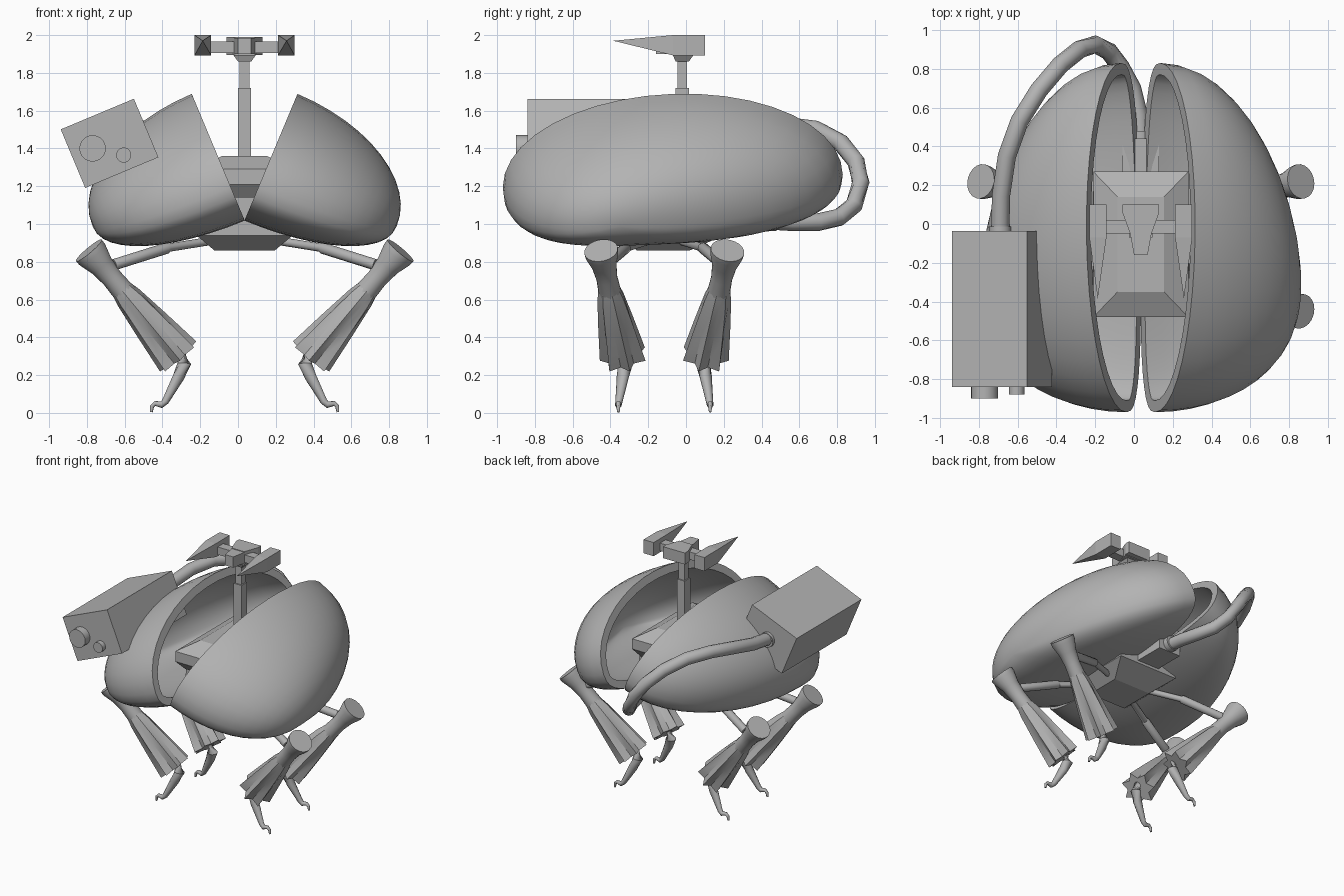
import bpy, bmesh
from math import sin, cos, pi, radians
from mathutils import Vector, Matrix

if "Cube" in bpy.data.objects:
    bpy.data.objects.remove(bpy.data.objects["Cube"])

CX = 0.035      # centre plane of the body and legs
LEG_Y = -0.115  # middle between front and rear legs

grey = bpy.data.materials.new("plain_grey")
grey.use_nodes = True
grey.diffuse_color = (0.45, 0.45, 0.45, 1)
grey.node_tree.nodes["Principled BSDF"].inputs["Base Color"].default_value = grey.diffuse_color


def finish(name, bm, smooth=None):
    bmesh.ops.recalc_face_normals(bm, faces=bm.faces)
    mesh = bpy.data.meshes.new(name)
    bm.to_mesh(mesh)
    bm.free()
    mesh.materials.append(grey)
    ob = bpy.data.objects.new(name, mesh)
    bpy.context.collection.objects.link(ob)
    if smooth:
        bpy.ops.object.select_all(action='DESELECT')
        ob.select_set(True)
        bpy.context.view_layer.objects.active = ob
        bpy.ops.object.shade_smooth_by_angle(angle=radians(smooth))
    return ob


def convex(name, points):
    """Convex solid around the given points."""
    bm = bmesh.new()
    verts = [bm.verts.new(p) for p in points]
    bmesh.ops.convex_hull(bm, input=verts)
    bmesh.ops.dissolve_limit(bm, angle_limit=0.02, verts=bm.verts, edges=bm.edges)
    return finish(name, bm)


def mirrored(points):
    """Points (half width, y, z) on both sides of the centre plane."""
    return [(CX + s * x, y, z) for x, y, z in points for s in (-1, 1)]


def levels(rows):
    """Symmetric rectangle corners from rows (half width, y0, y1, z)."""
    return mirrored([(w, y, z) for w, y0, y1, z in rows for y in (y0, y1)])


def loft(name, path, radii, n=16, pleat=None, smooth=40):
    """Round tube along a path; pleat gives the star depth per ring."""
    path = [Vector(p) for p in path]
    bm = bmesh.new()
    rings = []
    for i, p in enumerate(path):
        a, b = path[max(i - 1, 0)], path[min(i + 1, len(path) - 1)]
        q = (b - a).to_track_quat('Z', 'X')
        ring = []
        for k in range(n):
            r = radii[i]
            if pleat and k % 2:
                r *= 1 - pleat[i]
            t = 2 * pi * k / n
            ring.append(bm.verts.new(p + q @ Vector((r * cos(t), r * sin(t), 0))))
        rings.append(ring)
    for r0, r1 in zip(rings, rings[1:]):
        for k in range(n):
            bm.faces.new((r0[k], r0[(k + 1) % n], r1[(k + 1) % n], r1[k]))
    bm.faces.new(rings[0])
    bm.faces.new(rings[-1])
    return finish(name, bm, smooth)


# Two hollow half shells, hinged open at the bottom
TILT = radians(22.7)


def rim_point(t):
    """Rim outline: round above, squarer below, tilted up to the rear."""
    e = 1.0 if sin(t) > 0 else 0.72
    c, s = abs(cos(t)) ** e, abs(sin(t)) ** e
    c = c if cos(t) > 0 else -c
    return -0.07 + 0.9 * c, 0.225 + 0.035 * c + (0.5 * s if sin(t) > 0 else -0.22 * s)


def shell(name, side, around=40, deep=12):
    bm = bmesh.new()
    pole_y, pole_s, depth = -0.35, 0.28, 0.755

    def place(y, s, d):
        return bm.verts.new((CX + side * (d * cos(TILT) + s * sin(TILT)), y,
                             1.02 + s * cos(TILT) - d * sin(TILT)))
    rings = []
    for j in range(deep):
        p = pi / 2 * j / deep
        ring = []
        for k in range(around):
            t = 2 * pi * k / around
            y, s = rim_point(t)
            f = cos(p) ** (0.98 + 0.16 * cos(t))
            ring.append(place(pole_y + (y - pole_y) * f, pole_s + (s - pole_s) * f,
                              depth * sin(p)))
        rings.append(ring)
    tip = place(pole_y, pole_s, depth)
    for r0, r1 in zip(rings, rings[1:]):
        for k in range(around):
            bm.faces.new((r0[k], r0[(k + 1) % around], r1[(k + 1) % around], r1[k]))
    for k in range(around):
        bm.faces.new((rings[-1][k], rings[-1][(k + 1) % around], tip))
    bmesh.ops.recalc_face_normals(bm, faces=bm.faces)
    # Make the normals point outwards so the wall grows inwards
    face = max(bm.faces, key=lambda f: side * f.calc_center_median().x)
    if face.normal.x * side < 0:
        bmesh.ops.reverse_faces(bm, faces=bm.faces)
    bm.normal_update()
    outer, rim = list(bm.faces), rings[0]
    copies = {v: bm.verts.new(v.co - v.normal * 0.06) for v in list(bm.verts)}
    # Keep the rim flat in the hinge plane
    axis = Vector((side * cos(TILT), 0, -sin(TILT)))
    for v in rim:
        off = copies[v].co - v.co
        copies[v].co = v.co + (off - axis * off.dot(axis)).normalized() * 0.06
    for f in outer:
        bm.faces.new([copies[v] for v in reversed(f.verts)])
    for k in range(around):
        a, b = rim[k], rim[(k + 1) % around]
        bm.faces.new((a, b, copies[b], copies[a]))
    return finish(name, bm, 40)


shell("left_shell", 1)
shell("right_shell", -1)

# Central hull between the shells, with a bevelled flat-topped cabin
convex("hull", levels([(0.16, -0.26, 0.02, 0.86), (0.255, -0.36, 0.2, 0.94),
                       (0.22, -0.36, 0.2, 1.21)]))
convex("cabin", levels([(0.2, -0.42, 0.22, 1.14), (0.245, -0.48, 0.27, 1.21),
                        (0.245, -0.48, 0.27, 1.29), (0.12, -0.35, 0.14, 1.36)]))
convex("rear_connector", levels([(0.095, 0.15, 0.44, 0.96), (0.095, 0.15, 0.44, 1.09)]))

# Mast and sensor head
convex("lower_mast", levels([(0.034, -0.055, 0.015, 1.35), (0.034, -0.055, 0.015, 1.72)]))
convex("upper_mast", levels([(0.026, -0.046, 0.006, 1.7), (0.026, -0.046, 0.006, 1.88)]))
convex("mast_collar", levels([(0.035, -0.055, 0.015, 1.86), (0.06, -0.07, 0.04, 1.895)]))
convex("head_back", levels([(0.095, 0.06, 0.1, 1.9), (0.095, 0.06, 0.1, 1.99)]))
convex("head_front", mirrored([(x, y, z) for x, y in ((0.095, 0.06), (0.055, 0.02), (0.055, -0.05))
                               for z in (1.895, 1.99)]))
convex("head_snout", mirrored([(x, y, z) for x, y in ((0.055, -0.05), (0.035, -0.16))
                               for z in (1.9, 1.985)]))
convex("head_crossbar", levels([(0.2, -0.05, 0.02, 1.905), (0.2, -0.05, 0.02, 1.965)]))
for side, label in ((1, "left"), (-1, "right")):
    corners = [(CX + side * x, y, z) for x in (0.177, 0.265)
               for y in (-0.07, 0.1) for z in (1.893, 2.0)]
    convex(label + "_head_vane", corners + [(CX + side * 0.222, -0.385, 1.97)])

# Equipment box tilted with the right shell, and its two front knobs
turn = Matrix.Rotation(-TILT, 3, 'Y')
centre = Vector((-0.68, -0.4375, 1.427))
convex("equipment_box", [centre + turn @ Vector((x, y, z)) for x in (-0.21, 0.21)
                         for y in (-0.4025, 0.4025) for z in (-0.168, 0.168)])
for name, x, z, r, y in (("large_knob", -0.77, 1.4, 0.07, -0.9),
                         ("small_knob", -0.605, 1.365, 0.04, -0.878)):
    loft(name, [(x, -0.8, z), (x, y, z)], [r, r], 20)

# Hose from the box round to the rear connector
hose = [(-0.69, -0.06, 1.43), (-0.685, 0.15, 1.46), (-0.655, 0.35, 1.5), (-0.59, 0.53, 1.52),
        (-0.49, 0.69, 1.5), (-0.38, 0.82, 1.43), (-0.28, 0.9, 1.33), (-0.2, 0.925, 1.22),
        (-0.13, 0.89, 1.1), (-0.07, 0.81, 1.035), (-0.01, 0.7, 1.01), (0.025, 0.56, 1.01),
        (0.035, 0.4, 1.02)]
loft("hose", hose, [0.047] * len(hose), 12)
loft("hose_box_ring", [(-0.69, -0.06, 1.43), (-0.69, -0.012, 1.43)], [0.057] * 2)
loft("hose_rear_ring", [(CX, 0.42, 1.02), (CX, 0.48, 1.02)], [0.058] * 2)

# Four legs, mirrored across both directions
for sx, side in ((1, "left"), (-1, "right")):
    for sy, end in ((-1, "front"), (1, "rear")):
        def at(x, y, z):
            return Vector((CX + sx * x, LEG_Y + sy * y, z))
        tag = end + "_" + side + "_"
        top, low = at(0.825, 0.335, 0.86), at(0.35, 0.215, 0.295)

        loft(tag + "thigh", [top.lerp(low, t) for t in (0, 0.04, 0.14, 0.26, 0.45, 0.6)],
             [0.09, 0.088, 0.066, 0.056, 0.062, 0.065], 20)
        loft(tag + "pleated_cuff", [top.lerp(low, t) for t in (0.36, 0.45, 0.7, 1)],
             [0.058, 0.074, 0.1, 0.128], 14, [0, 0.08, 0.22, 0.35], 25)
        loft(tag + "shin", [at(0.34, 0.205, 0.32), at(0.32, 0.205, 0.26), at(0.35, 0.22, 0.19),
                            at(0.42, 0.24, 0.06), at(0.44, 0.243, 0.043),
                            at(0.475, 0.243, 0.05), at(0.49, 0.243, 0.035),
                            at(0.494, 0.243, 0.004)],
             [0.03, 0.038, 0.032, 0.019, 0.018, 0.013, 0.011, 0.007], 10)
        loft(tag + "strut", [at(0.12, 0.06, 0.92), at(0.4, 0.2, 0.875),
                             at(0.41, 0.205, 0.873), at(0.69, 0.31, 0.785)],
             [0.022, 0.022, 0.03, 0.03], 12)
